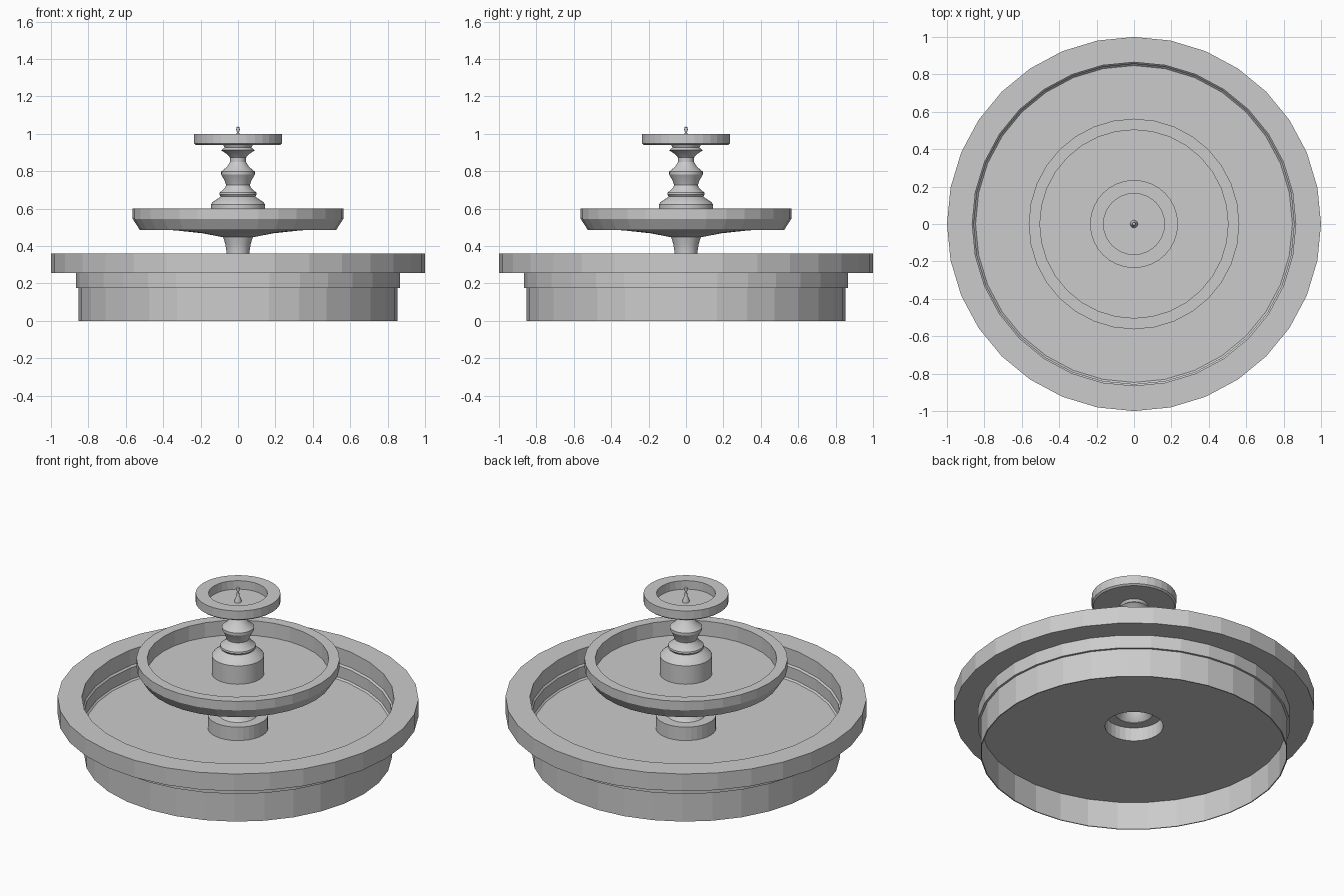
import bpy, bmesh
from math import sin, cos, tau

if "Cube" in bpy.data.objects:
    bpy.data.objects.remove(bpy.data.objects["Cube"])

STONE = (0.6, 0.6, 0.6, 1)
stone = bpy.data.materials.new("pale_stone")
stone.use_nodes = True
stone.diffuse_color = STONE
stone.node_tree.nodes["Principled BSDF"].inputs["Base Color"].default_value = STONE


def lathe(name, profile, sides=32, closed=False):
    """Spin (radius, height) points around z; points on the axis become poles."""
    bm = bmesh.new()
    rings = []
    for r, z in profile:
        if r == 0:
            rings.append([bm.verts.new((0, 0, z))] * sides)
        else:
            rings.append([bm.verts.new((r * cos(tau * i / sides), r * sin(tau * i / sides), z))
                          for i in range(sides)])
    pairs = list(zip(rings, rings[1:]))
    if closed:
        pairs.append((rings[-1], rings[0]))
    for low, high in pairs:
        for i in range(sides):
            j = (i + 1) % sides
            corners = list(dict.fromkeys((low[i], low[j], high[j], high[i])))
            bm.faces.new(corners)
    bmesh.ops.recalc_face_normals(bm, faces=bm.faces[:])
    mesh = bpy.data.meshes.new(name)
    bm.to_mesh(mesh)
    bm.free()
    mesh.materials.append(stone)
    obj = bpy.data.objects.new(name, mesh)
    bpy.context.collection.objects.link(obj)
    return obj


def smooth(obj):
    bpy.ops.object.select_all(action="DESELECT")
    obj.select_set(True)
    bpy.context.view_layer.objects.active = obj
    bpy.ops.object.shade_smooth_by_angle(angle=0.5)


# Lower pool: hollow foot, stepped band and wide overhanging rim
lathe("pool_wall", [(0.852, 0), (0.852, 0.175), (0.865, 0.175), (0.865, 0.255), (1, 0.255),
                    (1, 0.36), (0.865, 0.36), (0.865, 0.265), (0.856, 0.255),
                    (0.856, 0.185), (0.846, 0.175), (0.846, 0)], closed=True)

# Pool floor with a raised collar, open underneath
lathe("pool_floor", [(0.85, 0.176), (0.167, 0.176), (0.167, 0.258), (0.105, 0.258),
                     (0.105, 0.252), (0.161, 0.252), (0.161, 0.17), (0.85, 0.17)], closed=True)

# Flared stem carrying the middle bowl
smooth(lathe("stem", [(0.105, 0.255), (0.085, 0.275), (0.066, 0.32), (0.06, 0.36),
                      (0.068, 0.41), (0.08, 0.45)]))

# Middle bowl: conical underside, chamfered rim, flat floor
lathe("middle_bowl", [(0, 0.445), (0.07, 0.445), (0.19, 0.468), (0.34, 0.484), (0.525, 0.486),
                      (0.563, 0.545), (0.563, 0.6), (0.503, 0.6), (0.503, 0.51), (0, 0.51)])

# Turned column between middle and top bowls
smooth(lathe("column", [(0.145, 0.508), (0.145, 0.622), (0.135, 0.635), (0.105, 0.655),
                        (0.092, 0.664), (0.1, 0.675), (0.098, 0.685), (0.07, 0.71),
                        (0.063, 0.725), (0.072, 0.75), (0.09, 0.782), (0.09, 0.797),
                        (0.06, 0.822), (0.042, 0.85), (0.042, 0.872), (0.06, 0.892),
                        (0.09, 0.912), (0.072, 0.926), (0.08, 0.942)]))

# Shallow top bowl
lathe("top_bowl", [(0, 0.94), (0.225, 0.94), (0.235, 0.948), (0.235, 1), (0.163, 1),
                   (0.163, 0.948), (0, 0.948)])

# Small water spout with a rounded tip
smooth(lathe("spout", [(0.021, 0.946), (0.017, 0.965), (0.009, 0.985), (0.006, 1.01),
                       (0.01, 1.022), (0.008, 1.034), (0, 1.04)], sides=12))
